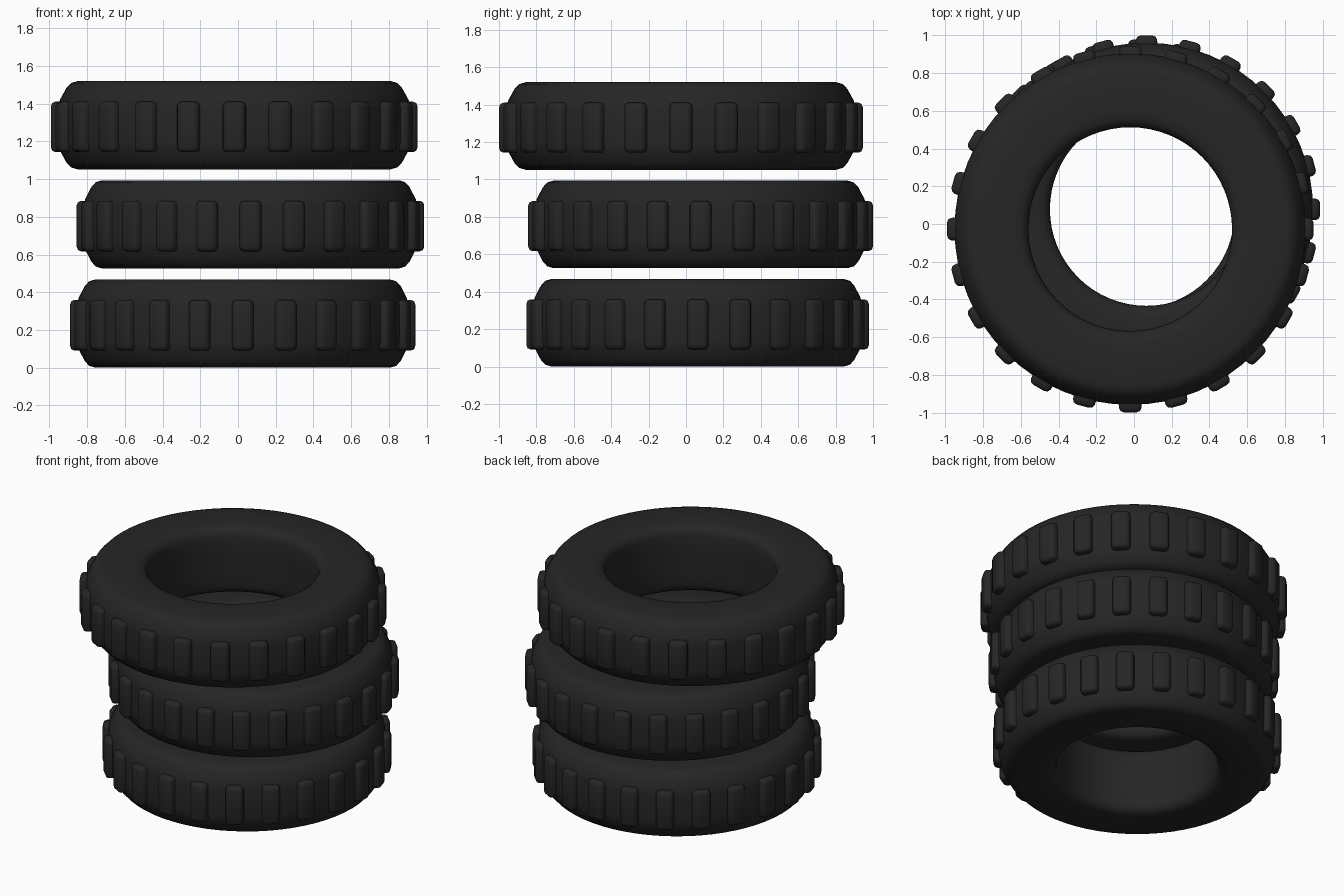
import bpy, bmesh, math
from mathutils import Matrix, Vector

cube = bpy.data.objects.get("Cube")
if cube:
    bpy.data.objects.remove(cube)

rubber = bpy.data.materials.new("black_rubber")
rubber.use_nodes = True
colour = (0.019, 0.019, 0.019, 1)
rubber.diffuse_color = colour
bsdf = next(n for n in rubber.node_tree.nodes if n.type == "BSDF_PRINCIPLED")
bsdf.inputs["Base Color"].default_value = colour
bsdf.inputs["Roughness"].default_value = 0.8

HEIGHT = 0.468
LUGS = 24
LUG_Z = 0.225


def finish(name, bm, location, scale, angle):
    bmesh.ops.recalc_face_normals(bm, faces=bm.faces)
    mesh = bpy.data.meshes.new(name)
    bm.to_mesh(mesh)
    bm.free()
    mesh.materials.append(rubber)
    obj = bpy.data.objects.new(name, mesh)
    bpy.context.collection.objects.link(obj)
    obj.location = location
    obj.scale = (scale, scale, 1)
    bpy.ops.object.select_all(action="DESELECT")
    obj.select_set(True)
    bpy.context.view_layer.objects.active = obj
    bpy.ops.object.shade_smooth_by_angle(angle=math.radians(angle))
    return obj


def tire_body(name, location, scale):
    # Upper half of the cross-section (radius, height above middle), mirrored below
    h = HEIGHT / 2
    half = [(0.54, 0.08), (0.541, h - 0.06), (0.552, h - 0.025), (0.58, h - 0.007),
            (0.62, h), (0.83, h), (0.865, h - 0.01), (0.89, h - 0.036),
            (0.925, h - 0.1), (0.932, h - 0.14)]
    profile = half + [(r, -z) for r, z in reversed(half)]
    bm = bmesh.new()
    ring = [bm.verts.new((r, 0, z + h)) for r, z in profile]
    edges = [bm.edges.new((a, b)) for a, b in zip(ring, ring[1:] + ring[:1])]
    bmesh.ops.spin(bm, geom=ring + edges, axis=(0, 0, 1), cent=(0, 0, 0),
                   angle=math.tau, steps=64, use_merge=True)
    bmesh.ops.remove_doubles(bm, verts=bm.verts, dist=0.0001)
    return finish(name, bm, location, scale, 50)


def tread_lugs(name, location, scale):
    bm = bmesh.new()
    # One tapered block with rounded corners, facing +x
    block = bmesh.ops.create_cube(bm, size=1)["verts"]
    bmesh.ops.scale(bm, vec=(0.11, 0.132, 0.268), verts=block)
    bmesh.ops.translate(bm, vec=(0.917, 0, LUG_Z), verts=block)
    for v in block:
        if v.co.x > 0.9:
            v.co.y *= 0.88
    bmesh.ops.bevel(bm, geom=bm.edges[:], offset=0.024, segments=2,
                    profile=0.5, affect="EDGES")
    # Repeat it around the tread
    first = bm.verts[:] + bm.edges[:] + bm.faces[:]
    for i in range(1, LUGS):
        copy = bmesh.ops.duplicate(bm, geom=first)["geom"]
        verts = [g for g in copy if isinstance(g, bmesh.types.BMVert)]
        bmesh.ops.rotate(bm, verts=verts, cent=(0, 0, 0),
                         matrix=Matrix.Rotation(math.tau * i / LUGS, 3, "Z"))
    return finish(name, bm, location, scale, 50)


# Stack of three offset tires
stack = {
    "bottom": (Vector((0.025, 0.062, 0)), 0.942),
    "middle": (Vector((0.066, 0.078, 0.526)), 0.948),
    "top": (Vector((-0.02, -0.027, 1.052)), 1.0),
}
for level, (location, scale) in stack.items():
    tire_body(level + "_tire", location, scale)
    tread_lugs(level + "_tread_lugs", location, scale)
